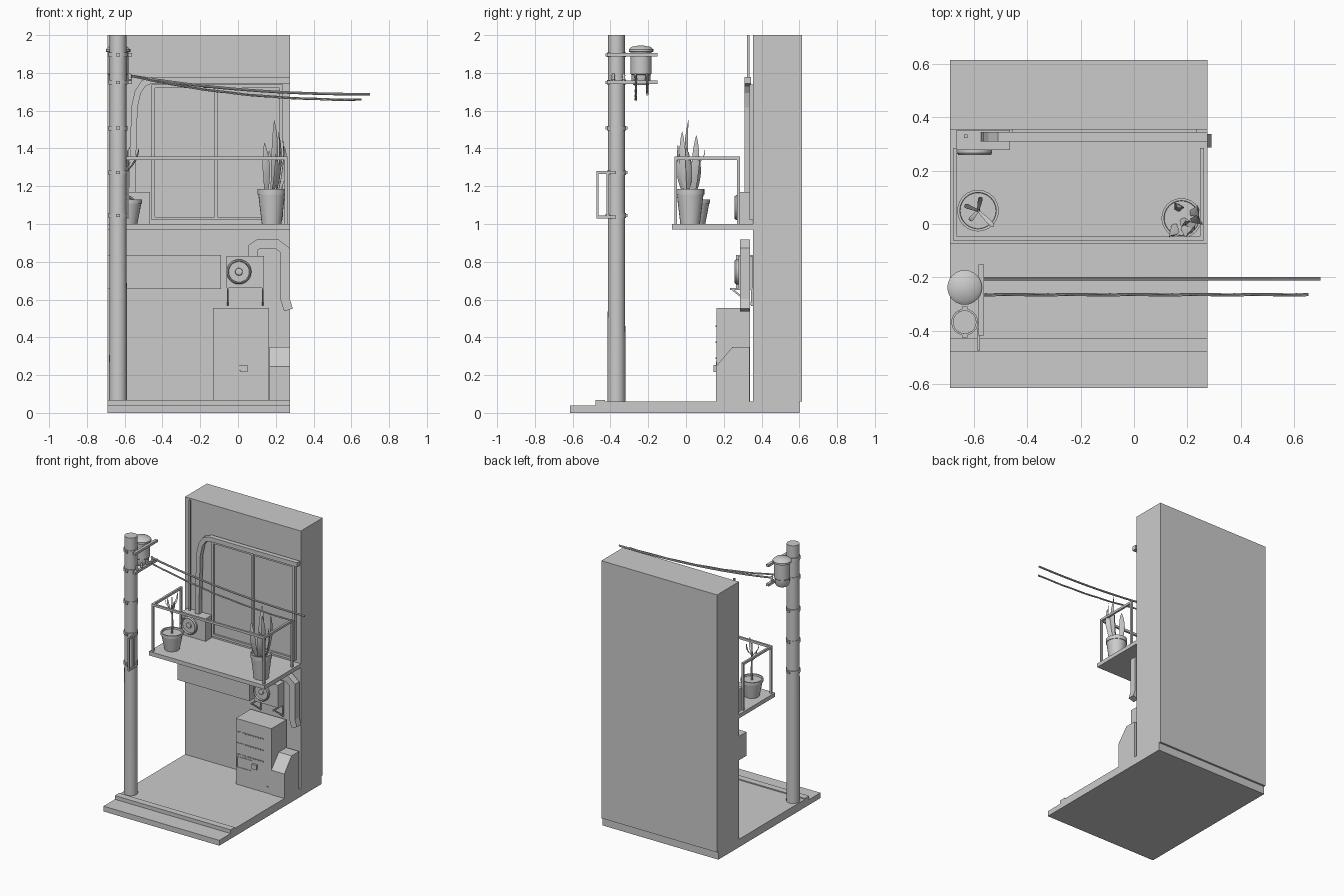
import bpy, bmesh, math
from mathutils import Vector

if "Cube" in bpy.data.objects:
    bpy.data.objects.remove(bpy.data.objects["Cube"])


def finish(name, bm, smooth=False):
    bmesh.ops.recalc_face_normals(bm, faces=bm.faces)
    me = bpy.data.meshes.new(name)
    bm.to_mesh(me)
    bm.free()
    ob = bpy.data.objects.new(name, me)
    bpy.context.collection.objects.link(ob)
    if smooth:
        bpy.ops.object.select_all(action='DESELECT')
        ob.select_set(True)
        bpy.context.view_layer.objects.active = ob
        bpy.ops.object.shade_smooth_by_angle(angle=math.radians(35))
    return ob


def add_box(bm, x0, x1, y0, y1, z0, z1):
    vs = bmesh.ops.create_cube(bm, size=1)['verts']
    for v in vs:
        v.co = ((x0 + x1) / 2 + v.co.x * (x1 - x0), (y0 + y1) / 2 + v.co.y * (y1 - y0),
                (z0 + z1) / 2 + v.co.z * (z1 - z0))


def boxes(name, *items):
    bm = bmesh.new()
    for it in items:
        add_box(bm, *it)
    return finish(name, bm)


def loft(bm, rings, close=False):
    """Skin a list of rings of points, capping the ends unless closed."""
    vr = [[bm.verts.new(p) for p in r] for r in rings]
    n = len(vr[0])
    for a, b in zip(vr, vr[1:] + (vr[:1] if close else [])):
        for i in range(n):
            bm.faces.new((a[i], a[(i + 1) % n], b[(i + 1) % n], b[i]))
    if not close:
        bm.faces.new(vr[0])
        bm.faces.new(vr[-1])


def lathe(name, centre, profile, n=24, axis='z'):
    """Spin (radius, height) points; axis 'y' points toward the front."""
    bm = bmesh.new()
    rings = []
    for r, h in profile:
        ring = []
        for i in range(n):
            a = 2 * math.pi * i / n
            c, s = r * math.cos(a), r * math.sin(a)
            ring.append(Vector(centre) + Vector((c, s, h) if axis == 'z' else (c, -h, s)))
        rings.append(ring)
    loft(bm, rings)
    return finish(name, bm, True)


def tube(name, pts, r, n=8, r_end=None):
    pts = [Vector(p) for p in pts]
    rings = []
    for i, p in enumerate(pts):
        d = (pts[min(i + 1, len(pts) - 1)] - pts[max(i - 1, 0)]).normalized()
        u = d.cross(Vector((0, 1, 0)) if abs(d.y) < 0.9 else Vector((1, 0, 0))).normalized()
        w = d.cross(u)
        q = r + ((r_end if r_end is not None else r) - r) * i / (len(pts) - 1)
        rings.append([p + q * (u * math.cos(2 * math.pi * k / n) + w * math.sin(2 * math.pi * k / n))
                      for k in range(n)])
    bm = bmesh.new()
    loft(bm, rings)
    return finish(name, bm, True)


def duct(name, path, w, y0, y1):
    """Rectangular duct following an x-z path."""
    pts = [Vector(p) for p in path]
    rings = []
    for i, p in enumerate(pts):
        a = (p - pts[i - 1]).normalized() if i else (pts[1] - p).normalized()
        b = (pts[i + 1] - p).normalized() if i < len(pts) - 1 else a
        t = (a + b).normalized()
        o = Vector((-t.y, t.x)) * (w / 2 / max(t.dot(a), 0.5))
        l, r = p + o, p - o
        rings.append([(l.x, y0, l.y), (l.x, y1, l.y), (r.x, y1, r.y), (r.x, y0, r.y)])
    bm = bmesh.new()
    loft(bm, rings)
    return finish(name, bm)


def prism(name, yz, x0, x1):
    bm = bmesh.new()
    loft(bm, [[(x, y, z) for y, z in yz] for x in (x0, x1)])
    return finish(name, bm)


# street, curb, pavement and building wall
L, R = -0.69, 0.275
boxes('road', (L, R, -0.615, -0.48, 0, 0.04))
boxes('curb', (L, R, -0.48, -0.43, 0, 0.068))
boxes('pavement', (L, R, -0.43, 0.6, 0, 0.06))
boxes('building_wall', (L, R, 0.355, 0.615, 0.06, 2.0))
boxes('shop_sign_panel', (L, -0.09, 0.265, 0.356, 0.655, 0.835))

# balcony slab and railing
boxes('balcony_slab', (L, R, -0.075, 0.356, 0.97, 1.0))
rail = []
for x in (-0.678, 0.247):
    rail += [(x, x + 0.015, y, y + 0.015, 1.0, 1.342) for y in (-0.062, 0.27)]
    rail.append((x, x + 0.015, -0.062, 0.285, 1.34, 1.357))
rail.append((-0.663, 0.247, -0.062, -0.047, 1.34, 1.357))
boxes('balcony_railing', *rail)

# sliding window
boxes('window_frame',
      *[(x, x + 0.017, 0.335, 0.356, 1.02, 1.738) for x in (-0.457, -0.125, 0.22)],
      *[(-0.457, 0.237, 0.336, 0.356, z, z + 0.018) for z in (1.02, 1.72)])
boxes('window_glass', (-0.45, 0.23, 0.35, 0.357, 1.03, 1.73))


# air conditioners
def air_conditioner(name, x, z):
    boxes(name + '_body', (x, x + 0.2, 0.278, 0.352, z, z + 0.17))
    c = (x + 0.067, 0.278, z + 0.087)
    lathe(name + '_fan_ring', c, [(0.066, -0.002), (0.066, 0.012), (0.06, 0.02), (0.056, 0.02),
                                  (0.054, 0.006), (0.02, 0.006), (0.018, 0.016), (0.012, 0.018)], 28, 'y')


air_conditioner('upper_cooler', -0.665, 1.0)
air_conditioner('lower_cooler', -0.062, 0.66)
for x in (-0.058, 0.127):
    boxes('cooler_bracket', (x, x + 0.007, 0.232, 0.356, 0.65, 0.661),
          (x, x + 0.007, 0.345, 0.356, 0.565, 0.655))
    prism('cooler_bracket_brace', [(0.235, 0.655), (0.25, 0.655), (0.35, 0.578), (0.35, 0.565)], x, x + 0.007)
duct('lower_duct', [(0.08, 0.825), (0.08, 0.875), (0.11, 0.895), (0.205, 0.895), (0.25, 0.86),
                    (0.25, 0.6), (0.267, 0.545)], 0.048, 0.287, 0.338)
duct('upper_duct', [(-0.56, 1.16), (-0.555, 1.4), (-0.548, 1.62), (-0.53, 1.7), (-0.5, 1.745),
                    (-0.455, 1.761), (R, 1.761)], 0.033, 0.31, 0.345)
boxes('thin_drainpipe', (-0.638, -0.625, 0.323, 0.336, 1.16, 2.0))

# vending machine
boxes('vending_machine_body', (-0.132, 0.165, 0.162, 0.34, 0.06, 0.555))
boxes('vending_buttons', *[(-0.122 + i * 0.0205, -0.107 + i * 0.0205, 0.157, 0.164, z, z + 0.008)
                           for z in (0.455, 0.37, 0.285) for i in range(11)])
boxes('vending_tray', (-0.125, 0.005, 0.158, 0.164, 0.188, 0.194), (-0.125, 0.005, 0.158, 0.164, 0.266, 0.272),
      (-0.125, -0.119, 0.158, 0.164, 0.19, 0.27), (-0.001, 0.005, 0.158, 0.164, 0.19, 0.27))
boxes('vending_coin_unit', (0.012, 0.05, 0.146, 0.164, 0.217, 0.253), (0.005, 0.02, 0.152, 0.164, 0.224, 0.25),
      (0.122, 0.14, 0.158, 0.164, 0.105, 0.113))

# waste bin with sloped lid
prism('waste_bin', [(0.158, 0.06), (0.158, 0.245), (0.245, 0.348), (0.335, 0.348), (0.335, 0.06)], 0.168, 0.275)

# utility pole, bands, frame
P = (-0.635, -0.368, 0)
lathe('utility_pole', P, [(0.047, 0.06), (0.044, 2.0)])
for z in (1.895, 1.75, 1.508, 1.272, 1.045):
    lathe('pole_band', (P[0], P[1], z), [(0.05, -0.012), (0.05, 0.012)])
    boxes('pole_band_bolts', (P[0] - 0.01, P[0] + 0.01, P[1] - 0.058, P[1] + 0.058, z - 0.008, z + 0.008))
boxes('pole_sign_frame', (-0.588, -0.577, -0.474, -0.462, 1.03, 1.28), (-0.588, -0.577, -0.42, -0.408, 1.03, 1.28),
      *[(-0.588, -0.577, -0.474, -0.37, z, z + 0.014) for z in (1.03, 1.266)])

# transformer and cross arms
lathe('transformer', (P[0], -0.238, 0), [(0.04, 1.735), (0.05, 1.75), (0.05, 1.79), (0.055, 1.795), (0.055, 1.91),
                                         (0.065, 1.912), (0.065, 1.925), (0.05, 1.938), (0.01, 1.945)])
boxes('cross_arms', *[(-0.583, -0.562, -0.418, -0.152, z, z + 0.018) for z in (1.887, 1.742)])
for y in (-0.385, -0.33, -0.267, -0.207):
    lathe('insulator', (-0.572, y, 1.758), [(0.006, 0), (0.01, 0.008), (0.007, 0.018), (0.009, 0.028), (0.005, 0.04)], 12)


# sagging cables: one thick, one made of twisted strands
def sag(x, x_end, z_end):
    t = (x + 0.57) / (x_end + 0.57)
    return z_end + (1.785 - z_end) * (1 - t) ** 2.2


tube('thick_cable', [(x, -0.205, sag(x, 0.7, 1.687)) for x in [-0.57 + 1.27 * i / 30 for i in range(31)]], 0.007)
for k in range(3):
    pts = []
    for i in range(61):
        x = -0.565 + 1.22 * i / 60
        a = x * 9 + k * 2.09
        pts.append((x, -0.265 + 0.004 * math.cos(a), sag(x, 0.655, 1.658) + 0.004 * math.sin(a)))
    tube('twisted_cable', pts, 0.003, 6)


# potted plants
def pot(name, x, y, r0, r1, h):
    lathe(name, (x, y, 1.0), [(r0, 0), (r1 * 0.94, h * 0.84), (r1, h * 0.84), (r1, h), (r1 * 0.88, h),
                              (r1 * 0.86, h * 0.9)])


def leaf(name, base, tip, w, ang):
    """Upright blade with a diamond section, widest in the middle."""
    b, t = Vector(base), Vector(tip)
    u = Vector((math.cos(ang), math.sin(ang), 0))
    v = Vector((-u.y, u.x, 0)) * 0.18
    bm = bmesh.new()
    rings = []
    for f, k in ((0, 0.45), (0.25, 0.8), (0.5, 1), (0.75, 0.75), (0.9, 0.4), (1, 0.03)):
        c = b.lerp(t, f) - v * math.sin(f * math.pi) * 0.1
        rings.append([c + u * k * w, c + v * k * w, c - u * k * w, c - v * k * w])
    loft(bm, rings)
    finish(name, bm, True)


pot('tall_pot', 0.178, 0.022, 0.052, 0.075, 0.185)
for bx, by, tx, ty, tz, a in ((0.18, 0.02, 0.192, 0.012, 1.55, 0.5), (0.2, 0.0, 0.215, -0.02, 1.49, 1.2),
                              (0.15, 0.0, 0.14, -0.042, 1.43, 0.3), (0.21, 0.04, 0.235, 0.055, 1.47, 1.7),
                              (0.215, 0.01, 0.248, 0.0, 1.41, 2.2), (0.16, 0.05, 0.165, 0.06, 1.39, 2.7),
                              (0.18, -0.01, 0.2, -0.035, 1.37, 0.9)):
    leaf('blade_leaf', (bx, by, 1.16), (tx, ty, tz), 0.021, a)

pot('small_pot', -0.585, 0.05, 0.052, 0.078, 0.13)
tube('sapling_stem', [(-0.585, 0.05, 1.1), (-0.583, 0.052, 1.2), (-0.586, 0.05, 1.3), (-0.583, 0.048, 1.39)],
     0.008, 8, 0.004)
for dx, dy, z0, z1 in ((0.06, -0.06, 1.28, 1.4), (-0.05, 0.02, 1.26, 1.36), (0.01, 0.05, 1.3, 1.41), (-0.03, -0.035, 1.3, 1.38)):
    leaf('sapling_leaf', (-0.585, 0.05, z0), (-0.585 + dx, 0.05 + dy, z1), 0.009, math.atan2(dy, dx) + 1.57)
